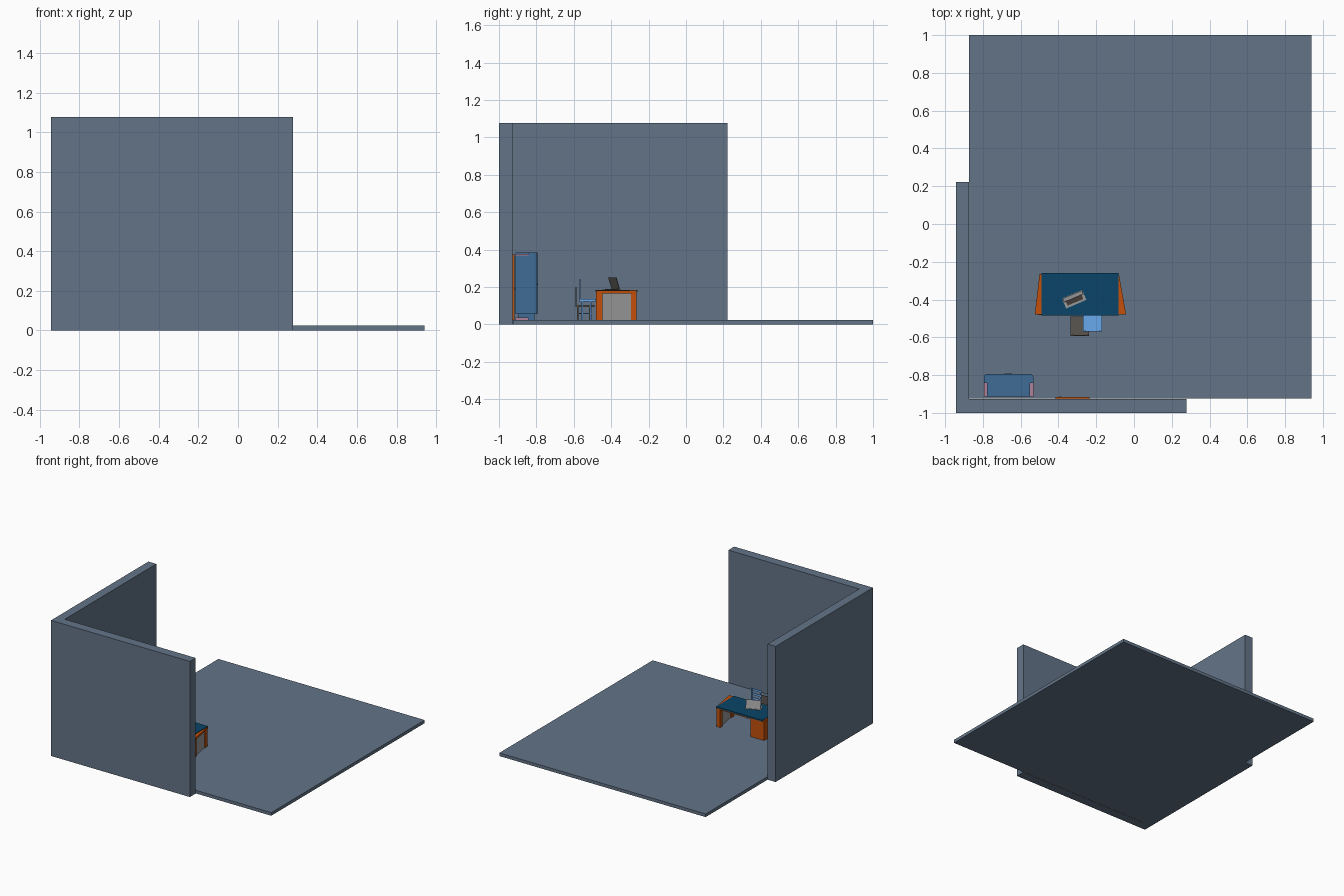
import bpy, bmesh, math
from mathutils import Matrix

if "Cube" in bpy.data.objects:
    bpy.data.objects.remove(bpy.data.objects["Cube"])

def mat(name, *c):
    m = bpy.data.materials.new(name)
    m.diffuse_color = (*c, 1)
    m.use_nodes = True
    m.node_tree.nodes["Principled BSDF"].inputs["Base Color"].default_value = m.diffuse_color
    return m

SLATE = mat("slate", 0.125, 0.175, 0.245)
ORANGE = mat("orange_wood", 0.55, 0.08, 0.003)
DOOR = mat("door_wood", 0.42, 0.09, 0.015)
TEAL = mat("teal", 0.003, 0.06, 0.14)
GREY = mat("light_grey", 0.32, 0.32, 0.32)
BROWN = mat("dark_brown", 0.10, 0.09, 0.08)
KEYS = mat("key_brown", 0.06, 0.045, 0.04)
BLUE = mat("sky_blue", 0.14, 0.40, 0.85)
STEEL = mat("steel_blue", 0.05, 0.15, 0.30)
PINK = mat("pink", 0.45, 0.22, 0.32)

def prism(name, outline, z0, z1, material):
    """Extrude a plan outline from z0 to z1."""
    bm = bmesh.new()
    face = bm.faces.new([bm.verts.new((x, y, z0)) for x, y in outline])
    ext = bmesh.ops.extrude_face_region(bm, geom=[face])
    up = [v for v in ext["geom"] if isinstance(v, bmesh.types.BMVert)]
    bmesh.ops.translate(bm, vec=(0, 0, z1 - z0), verts=up)
    bmesh.ops.recalc_face_normals(bm, faces=bm.faces)
    me = bpy.data.meshes.new(name)
    bm.to_mesh(me)
    bm.free()
    ob = bpy.data.objects.new(name, me)
    bpy.context.collection.objects.link(ob)
    me.materials.append(material)
    return ob

def box(name, x0, x1, y0, y1, z0, z1, material):
    return prism(name, [(x0, y0), (x1, y0), (x1, y1), (x0, y1)], z0, z1, material)

F = 0.025  # floor level

# Room shell
box("floor", -0.873, 0.94, -0.925, 1.0, 0, F, SLATE)
prism("walls", [(-0.943, -1), (0.277, -1), (0.277, -0.927), (-0.873, -0.927),
                (-0.873, 0.222), (-0.943, 0.222)], 0, 1.077, SLATE)

# Desk: flared frame, inset top, pedestal on the left, legs and panel on the right
prism("desk_frame", [(-0.525, -0.48), (-0.042, -0.48), (-0.08, -0.264), (-0.50, -0.264)],
      0.165, 0.181, ORANGE)
box("desk_top", -0.49, -0.082, -0.484, -0.26, 0.174, 0.185, TEAL)
prism("drawer_pedestal", [(-0.52, -0.478), (-0.39, -0.478), (-0.38, -0.265), (-0.498, -0.265)],
      F, 0.165, ORANGE)
for i in range(3):
    z = F + 0.012 + i * 0.043
    box("drawer_front", -0.505, -0.405, -0.482, -0.478, z, z + 0.037, ORANGE)
box("desk_front_leg", -0.085, -0.05, -0.48, -0.447, F, 0.165, ORANGE)
box("desk_back_leg", -0.115, -0.083, -0.295, -0.265, F, 0.165, ORANGE)
prism("desk_side_panel", [(-0.078, -0.447), (-0.062, -0.447), (-0.088, -0.295), (-0.104, -0.295)],
      F, 0.165, GREY)

# Laptop: flat base with keys and a leaning screen, turned on the desk
turn = Matrix.Translation((-0.317, -0.398, 0.185)) @ Matrix.Rotation(math.radians(23), 4, 'Z')
lean = turn @ Matrix.Translation((0, 0.024, 0.003)) @ Matrix.Rotation(math.radians(17), 4, 'X')
for ob, m in (
    (box("laptop_base", -0.058, 0.058, -0.029, 0.029, 0, 0.003, GREY), turn),
    (box("laptop_keys", -0.045, 0.045, -0.018, 0.016, 0.003, 0.004, KEYS), turn),
    (box("screen_back", -0.055, 0.055, 0, 0.002, 0, 0.066, GREY), lean),
    (box("screen_face", -0.055, 0.055, -0.001, 0, 0, 0.066, BROWN), lean),
):
    ob.data.transform(m)

def chair(prefix, x0, x1, y0, y1, seat, top, material, slats):
    """Four-legged chair whose back stands on the -y side."""
    t = 0.008
    box(prefix + "_seat", x0, x1, y0, y1, seat - 0.012, seat, material)
    for lx in (x0 + 0.008, x1 - 0.008 - t):
        for ly in (y0 + 0.01, y1 - 0.02 - t):
            box(prefix + "_leg", lx, lx + t, ly, ly + t, F, seat - 0.012, material)
        box(prefix + "_back_post", lx, lx + t, y0, y0 + 0.006, seat, top, material)
        box(prefix + "_leg_rail", lx, lx + t, y0 + 0.018, y1 - 0.028, F + 0.03, F + 0.036, material)
    for z0, z1 in slats:
        box(prefix + "_back_slat", x0 + 0.004, x1 - 0.004, y0, y0 + 0.004, z0, z1, material)

# Two chairs side by side
chair("blue_chair", -0.27, -0.17, -0.57, -0.484, 0.135, 0.243, BLUE,
      [(0.155, 0.172), (0.19, 0.207), (0.224, 0.241)])
chair("brown_chair", -0.335, -0.237, -0.592, -0.49, 0.105, 0.20, BROWN, [(0.13, 0.198)])

# Cabinet against the wall: body, rounded door, side trims and plinth
box("cabinet_body", -0.777, -0.55, -0.912, -0.842, 0.055, 0.385, STEEL)
r = 0.014
arc = [(r * math.cos(a), r * math.sin(a)) for a in (0, math.pi / 6, math.pi / 3, math.pi / 2)]
front = [(-0.533 - r + x, -0.795 - r + y) for x, y in arc]
front += [(-0.795 + r - x, -0.795 - r + y) for x, y in reversed(arc)]
prism("cabinet_door", front + [(-0.795, -0.842), (-0.533, -0.842)], 0.055, 0.385, STEEL)
for x0, x1 in ((-0.795, -0.777), (-0.55, -0.533)):
    box("cabinet_side", x0, x1, -0.912, -0.842, 0.055, 0.368, STEEL)
    box("cabinet_trim", x0, x1, -0.914, -0.842, 0.368, 0.377, PINK)
    box("cabinet_foot", x0, x1, -0.912, -0.842, F, 0.038, PINK)
box("cabinet_plinth", -0.775, -0.555, -0.895, -0.81, F, 0.055, STEEL)
box("cabinet_handle", -0.685, -0.645, -0.795, -0.791, 0.21, 0.218, STEEL)

# Door on the front wall
box("door_panel", -0.405, -0.245, -0.927, -0.921, F, 0.365, DOOR)
for x0, x1 in ((-0.415, -0.403), (-0.247, -0.235)):
    box("door_jamb", x0, x1, -0.927, -0.917, F, 0.375, DOOR)
box("door_lintel", -0.403, -0.247, -0.927, -0.917, 0.363, 0.375, DOOR)
box("door_knob", -0.395, -0.383, -0.921, -0.912, 0.185, 0.197, BROWN)
